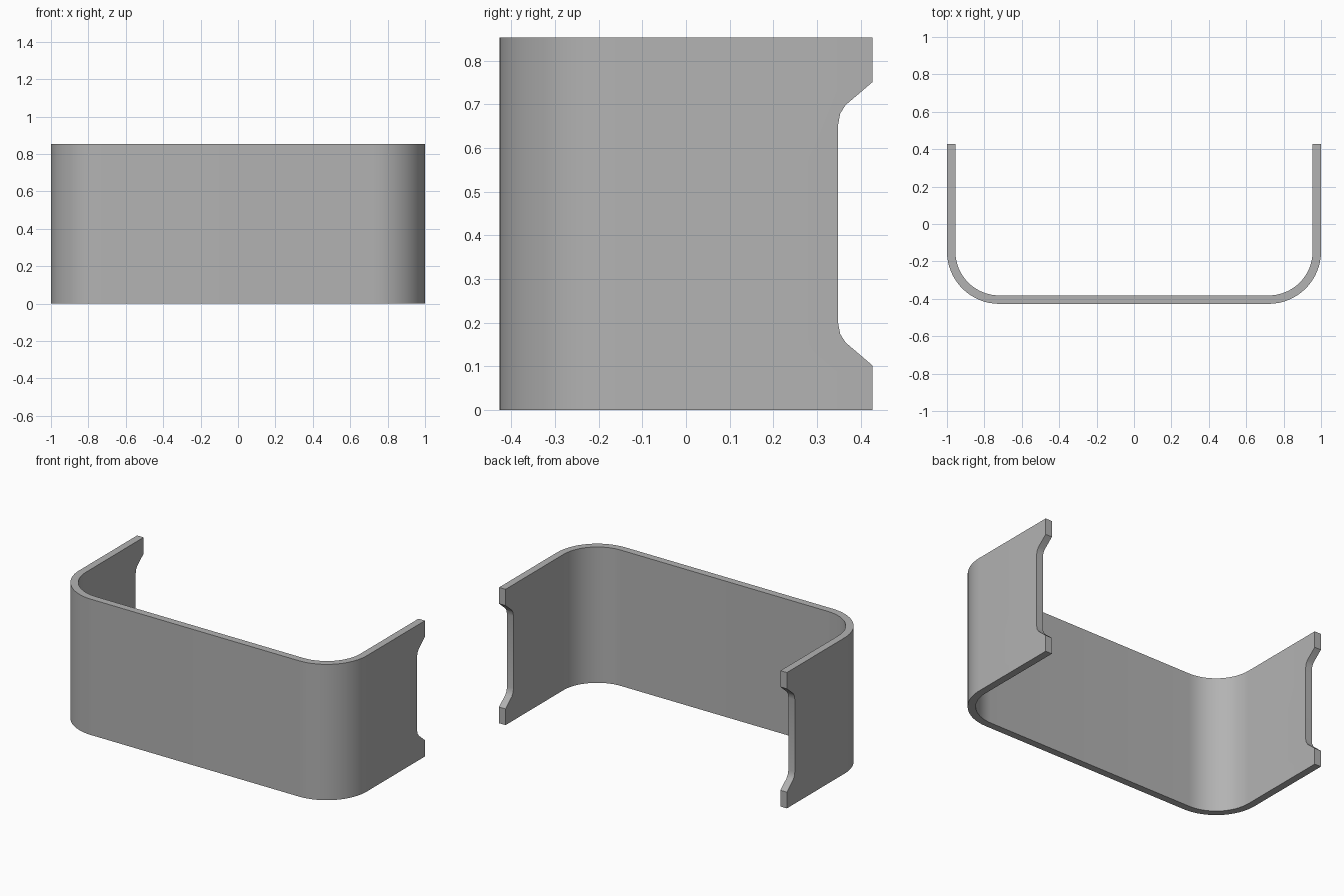
import bpy, bmesh
from math import sin, cos, pi, radians
from mathutils import Vector

HEIGHT, DEPTH, WALL = 0.853, 0.427, 0.045
RADIUS = 0.28
STEPS = 16

if "Cube" in bpy.data.objects:
    bpy.data.objects.remove(bpy.data.objects["Cube"], do_unlink=True)

grey = bpy.data.materials.new("plain grey")
grey.use_nodes = True
colour = (0.45, 0.45, 0.45, 1)
grey.diffuse_color = colour
grey.node_tree.nodes["Principled BSDF"].inputs["Base Color"].default_value = colour


def prism(name, outline, direction):
    """Extrude a closed outline along a direction into a solid."""
    bm = bmesh.new()
    face = bm.faces.new([bm.verts.new(p) for p in outline])
    top = bmesh.ops.extrude_face_region(bm, geom=[face])["geom"]
    moved = [v for v in top if isinstance(v, bmesh.types.BMVert)]
    bmesh.ops.translate(bm, verts=moved, vec=Vector(direction))
    bmesh.ops.recalc_face_normals(bm, faces=bm.faces)
    mesh = bpy.data.meshes.new(name)
    bm.to_mesh(mesh)
    bm.free()
    mesh.materials.append(grey)
    obj = bpy.data.objects.new(name, mesh)
    bpy.context.collection.objects.link(obj)
    return obj


def u_path(inset):
    """U-shaped line from the right end, round the front, to the left end."""
    r = RADIUS - inset
    cx, cy = 1 - RADIUS, RADIUS - DEPTH
    angles = [pi / 2 * i / STEPS for i in range(STEPS + 1)]
    half = [(1 - inset, DEPTH, 0)]
    half += [(cx + r * cos(a), cy - r * sin(a), 0) for a in angles]
    return [(-x, y, z) for x, y, z in half] + half[::-1]


# Bent sheet: outer line, then back along the inner line
bracket = prism("bent_bracket", u_path(0) + u_path(WALL)[::-1], (0, 0, HEIGHT))

# Notch with sloped, rounded corners in the rear edge of both side walls
lower = [(0.447, 0.085), (0.365, 0.155), (0.353, 0.174), (0.348, 0.2)]
notch = lower + [(y, HEIGHT - z) for y, z in reversed(lower)]
cutter = prism("notch_cutter", [(-1.2, y, z) for y, z in notch], (2.4, 0, 0))
cutter.hide_render = True

cut = bracket.modifiers.new("notches", "BOOLEAN")
cut.operation = "DIFFERENCE"
cut.solver = "EXACT"
cut.object = cutter

# Apply the cut, drop the cutter and smooth the bends
bpy.ops.object.select_all(action="DESELECT")
bracket.select_set(True)
bpy.context.view_layer.objects.active = bracket
bpy.ops.object.modifier_apply(modifier=cut.name)
bpy.data.objects.remove(cutter, do_unlink=True)
bpy.ops.object.shade_smooth_by_angle(angle=radians(30))
